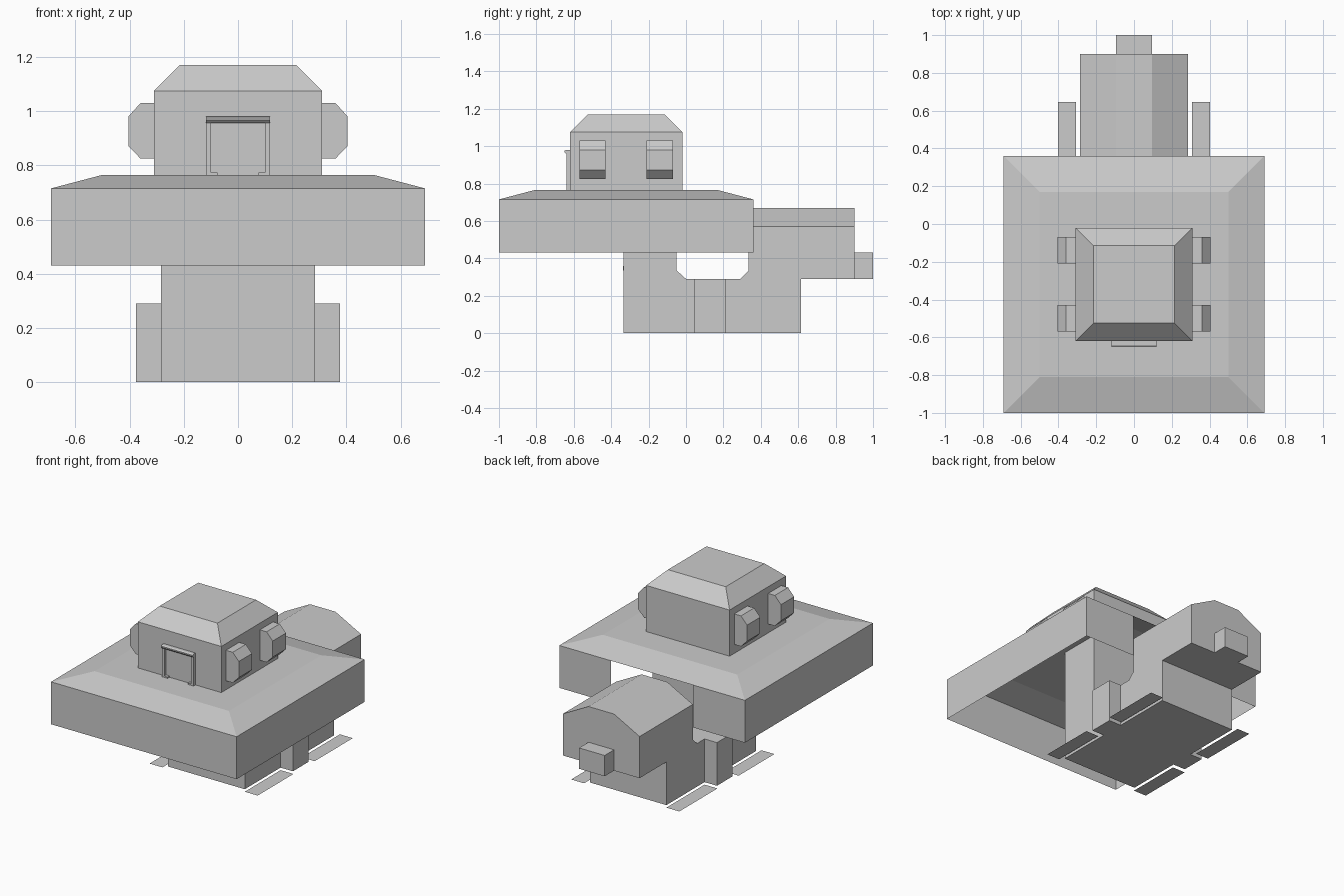
import bpy, bmesh

if "Cube" in bpy.data.objects:
    bpy.data.objects.remove(bpy.data.objects["Cube"])


def make(name, verts, faces, drop=None, fix=True):
    """Mesh object from points and faces; drop removes hidden joint faces."""
    bm = bmesh.new()
    vs = [bm.verts.new(v) for v in verts]
    for f in faces:
        bm.faces.new([vs[i] for i in f])
    if fix:
        bmesh.ops.recalc_face_normals(bm, faces=bm.faces[:])
    if drop:
        bad = [f for f in bm.faces if drop(f.calc_center_median(), f.normal)]
        bmesh.ops.delete(bm, geom=bad, context='FACES')
    me = bpy.data.meshes.new(name)
    bm.to_mesh(me)
    bm.free()
    ob = bpy.data.objects.new(name, me)
    bpy.context.collection.objects.link(ob)
    return ob


def prism(name, profile, axis, a, b, drop=None):
    """Extrude a 2D profile along x (profile y,z) or y (profile x,z)."""
    n = len(profile)
    place = (lambda p, t: (t, p[0], p[1])) if axis == 'x' else (lambda p, t: (p[0], t, p[1]))
    verts = [place(p, t) for t in (a, b) for p in profile]
    faces = [list(range(n)), list(range(2 * n - 1, n - 1, -1))]
    faces += [(i, (i + 1) % n, n + (i + 1) % n, n + i) for i in range(n)]
    return make(name, verts, faces, drop)


def box(name, x0, x1, y0, y1, z0, z1, drop=None):
    return prism(name, [(x0, z0), (x1, z0), (x1, z1), (x0, z1)], 'y', y0, y1, drop)


def rect(x, y0, y1, z):
    return [(-x, y0, z), (x, y0, z), (x, y1, z), (-x, y1, z)]


# Open-bottomed hull: thin skirt, sloped rim, flat deck, gap in the rear wall
def outline(z):
    return [(-.69, -1, z), (.69, -1, z), (.69, .36, z), (.305, .36, z), (-.305, .36, z), (-.69, .36, z)]

hull = outline(.715) + outline(.43) + rect(.5, -.81, .17, .765)
walls = [(i, i + 6, (i + 1) % 6 + 6, (i + 1) % 6) for i in range(6) if i != 3]
rim = [(0, 1, 13, 12), (1, 2, 14, 13), (2, 3, 4, 5, 15, 14), (5, 0, 12, 15)]
make("hull", hull, walls + rim + [(12, 13, 14, 15)], fix=False)

# Upper cabin with bevelled roof
cabin = rect(.31, -.62, -.02, .765) + rect(.31, -.62, -.02, 1.075) + rect(.215, -.525, -.115, 1.17)
sides = [(k + i, k + (i + 1) % 4, k + 4 + (i + 1) % 4, k + 4 + i) for k in (0, 4) for i in range(4)]
make("cabin", cabin, sides + [(8, 9, 10, 11)])

# Lower body with notch under the hull
body = [(-.335, 0), (.615, 0), (.615, .29), (.9, .29), (.9, .57), (.335, .57), (.335, .335),
        (.29, .29), (0, .29), (-.05, .335), (-.05, .765), (-.335, .765)]
prism("lower_body", body, 'x', -.285, .285, lambda c, n: n.z > .9 and c.z > .5)

# Faceted rear roof and tail block
prism("rear_roof", [(-.285, .57), (.285, .57), (.095, .67), (-.095, .67)], 'y', .335, .9,
      lambda c, n: n.z < -.9)
box("tail_block", -.095, .095, .9, 1.0, .29, .43, lambda c, n: n.y < -.9)

# Door frame on the cabin front
prism("door_lintel", [(-.62, .957), (-.64, .957), (-.65, .967), (-.65, .975), (-.64, .98), (-.62, .98)],
      'x', -.118, .118)
box("front_slot", -.098, .098, -.338, -.335, .335, .36)

# Mirrored side parts
pod = [(.31, .825), (.36, .825), (.405, .872), (.405, .98), (.36, 1.03), (.31, 1.03)]
for s, side in ((1, "right"), (-1, "left")):
    for y0, pos in ((-.57, "front"), (-.21, "rear")):
        prism(f"{pos}_{side}_pod", [(s * x, z) for x, z in pod], 'y', y0, y0 + .14,
              lambda c, n: abs(c.x) < .311)
    a, b = sorted((s * .285, s * .377))
    box(f"{side}_side_block", a, b, .045, .21, 0, .29, lambda c, n: abs(c.x) < .286)
    a, b = sorted((s * .1, s * .118))
    box(f"{side}_door_post", a, b, -.64, -.62, .765, .957)
    a, b = sorted((s * .075, s * .1))
    box(f"{side}_door_foot", a, b, -.64, -.62, .765, .774)
    # Flat ground plates
    a, b = sorted((s * .306, s * .402))
    for y0, y1, pos in ((-.365, .015), (.24, .645)) and ((-.365, .015, "front"), (.24, .645, "rear")):
        make(f"{pos}_{side}_ground_plate", [(a, y0, 0), (b, y0, 0), (b, y1, 0), (a, y1, 0)],
             [(0, 1, 2, 3)], fix=False)
